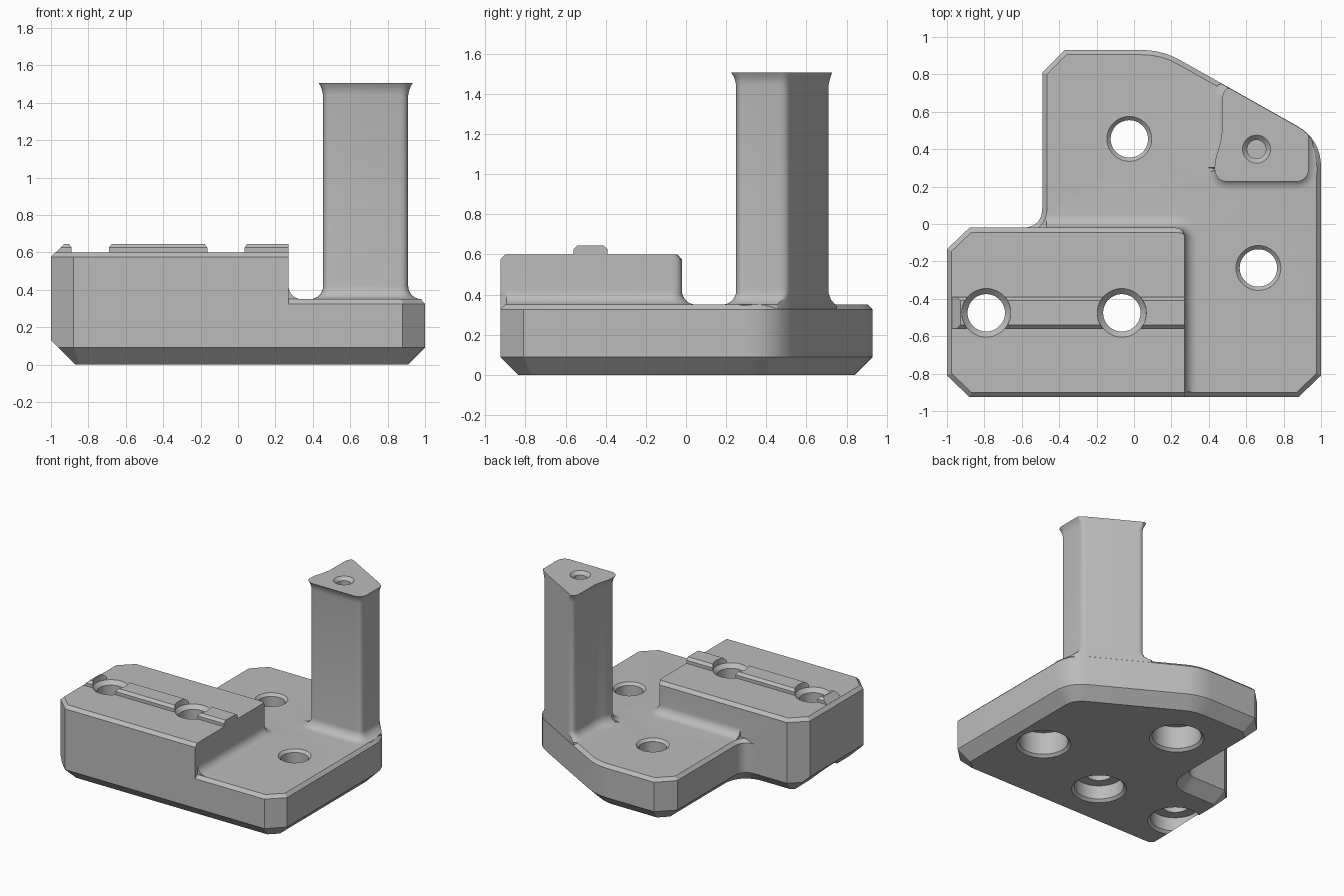
import bpy, bmesh, math
from mathutils import Vector

if "Cube" in bpy.data.objects:
    bpy.data.objects.remove(bpy.data.objects["Cube"])

grey = bpy.data.materials.new("light_grey")
grey.diffuse_color = (0.5, 0.5, 0.5, 1)
grey.use_nodes = True
grey.node_tree.nodes["Principled BSDF"].inputs["Base Color"].default_value = grey.diffuse_color


def rounded(corners, n=8):
    """Outline from (x, y, rounding) corners."""
    pts = []
    for i, (x, y, t) in enumerate(corners):
        p = Vector((x, y))
        if t == 0:
            pts.append(p)
            continue
        a = Vector(corners[i - 1][:2])
        b = Vector(corners[(i + 1) % len(corners)][:2])
        a = p + (a - p).normalized() * t
        b = p + (b - p).normalized() * t
        for k in range(n + 1):
            u = k / n
            pts.append(a * (1 - u) ** 2 + p * 2 * u * (1 - u) + b * u * u)
    return pts


def offset(pts, d):
    """Mitred outward offset of a counter-clockwise outline."""
    out = []
    for i, p in enumerate(pts):
        e = (p - pts[i - 1]).normalized()
        f = (pts[(i + 1) % len(pts)] - p).normalized()
        n1, n2 = Vector((e.y, -e.x)), Vector((f.y, -f.x))
        out.append(p + (n1 + n2) * d / max(0.4, 1 + n1.dot(n2)))
    return out


def at(pts, z):
    return [Vector((p.x, p.y, z)) for p in pts]


def circle(x, y, r, z, n=48):
    return [Vector((x + r * math.cos(math.tau * k / n), y + r * math.sin(math.tau * k / n), z))
            for k in range(n)]


def loft(name, rings):
    """Closed solid skinned through equal rings."""
    bm = bmesh.new()
    vs = [[bm.verts.new(p) for p in r] for r in rings]
    n = len(vs[0])
    for a, b in zip(vs, vs[1:]):
        for k in range(n):
            bm.faces.new((a[k], a[(k + 1) % n], b[(k + 1) % n], b[k]))
    bm.faces.new(vs[0][::-1])
    bm.faces.new(vs[-1])
    bmesh.ops.recalc_face_normals(bm, faces=bm.faces)
    me = bpy.data.meshes.new(name)
    bm.to_mesh(me)
    bm.free()
    me.materials.append(grey)
    ob = bpy.data.objects.new(name, me)
    bpy.context.collection.objects.link(ob)
    return ob


def combine(ob, other, op):
    m = ob.modifiers.new("bool", 'BOOLEAN')
    m.operation, m.object, m.solver = op, other, 'EXACT'
    bpy.context.view_layer.objects.active = ob
    bpy.ops.object.modifier_apply(modifier=m.name)
    bpy.data.objects.remove(other)


# base plate with chamfered rims
outline = rounded([(-0.88, -0.925, 0), (0.88, -0.925, 0), (1, -0.81, 0), (1, 0.4525, 0.15),
                   (0.151, 0.93, 0.11), (-0.37, 0.93, 0), (-0.49, 0.81, 0),
                   (-0.49, -0.02, 0.11), (-0.88, -0.02, 0), (-1, -0.135, 0), (-1, -0.81, 0)])
body = loft("bracket_body", [at(offset(outline, -0.09), 0), at(outline, 0.09),
                             at(outline, 0.325), at(offset(outline, -0.025), 0.35)])

# raised block, its right rim stays sharp
block = rounded([(-0.88, -0.925, 0), (0.27, -0.925, 0), (0.27, -0.02, 0.05),
                 (-0.88, -0.02, 0), (-1, -0.135, 0), (-1, -0.81, 0)])
rim = [Vector((p.x if p.x > 0.2 else q.x, q.y)) for p, q in zip(block, offset(block, -0.025))]
combine(body, loft("block", [at(block, 0.2), at(block, 0.575), at(rim, 0.6)]), 'UNION')

# concave fillet around the block foot
R = 0.07
arc = [(R * (1 - math.sin(a)), 0.35 + R * (1 - math.cos(a)))
       for a in [math.pi / 2 * k / 8 for k in range(9)]]
arc = arc[::-1]  # from wall top to floor
path = [(Vector((0.27, -0.895)), Vector((1, 0)))]
for k in range(9):
    a = math.pi / 2 * k / 8
    d = Vector((math.cos(a), math.sin(a)))
    path.append((Vector((0.22, -0.07)) + d * 0.05, d))
path.append((Vector((-0.468, -0.02)), Vector((0, 1))))
arc = sorted(set((round(R - d, 5), round(0.35 + R - (z - 0.35), 5)) for d, z in arc))
quarter = [(R - R * math.cos(a), 0.35 + R - R * math.sin(a))
           for a in [math.pi / 2 * k / 8 for k in range(9)]]
section = quarter + [(R, 0.33), (-0.02, 0.33), (-0.02, 0.35 + R)]
combine(body, loft("block_fillet", [[Vector((*(p + d * s), z)) for s, z in section]
                                    for p, d in path]), 'UNION')

# post with filleted foot and flared top, flush with the slanted wall
post = rounded([(0.455, 0.25, 0.05), (0.91, 0.25, 0.05), (0.91, 0.503, 0.04),
                (0.495, 0.736, 0.08), (0.495, 0.46, 0.06), (0.455, 0.33, 0.04)])
planes = [(p, q) for p, q in zip(outline, outline[1:])
          if p.x > 0.2 and q.x > 0.2 and q.y > 0.29]


def clamped(d, z):
    pts = []
    for p in offset(post, d):
        for a, b in planes:
            e = (b - a).normalized()
            n = Vector((e.y, -e.x))
            p = p - n * max(0, (p - a).dot(n) + 0.002)
        pts.append(p)
    return at(pts, z)


rings = [clamped(R, 0.31)] + [clamped(s, z) for s, z in quarter[::-1]]
rings += [clamped(s, z) for s, z in [(0, 1.44), (0.005, 1.465), (0.012, 1.485), (0.024, 1.505)]]
combine(body, loft("post", rings), 'UNION')

# deeper bevel along the left underside
wedge = [(-1.2, 0.33), (-1.2, -0.27), (-0.6, -0.27)]
combine(body, loft("wedge", [[Vector((x, y, z)) for x, z in wedge] for y in (-1.2, 1.2)]),
        'DIFFERENCE')

# countersunk screw holes, counterbored from below
rail_holes = [(-0.79, -0.475), (-0.065, -0.475)]
holes = [(x, y, 0.6, 0.13, 0.13) for x, y in rail_holes]
holes += [(-0.025, 0.455, 0.35, 0.12, 0.2), (0.665, -0.235, 0.35, 0.12, 0.2)]
for x, y, top, r, deep in holes:
    prof = [(-0.05, 0.2), (0, 0.2), (0.02, 0.18), (deep, 0.18), (deep, 0.1),
            (top - r + 0.1, 0.1), (top, r), (top + 0.1, r)]
    combine(body, loft("hole", [circle(x, y, q, z) for z, q in prof]), 'DIFFERENCE')

# small hole in the post top
prof = [(1.15, 0.05), (1.48, 0.05), (1.505, 0.075), (1.6, 0.075)]
combine(body, loft("hole", [circle(0.655, 0.4, q, z, 32) for z, q in prof]), 'DIFFERENCE')

# guide rail, interrupted around the holes
side = [(-0.56, 0.598), (-0.39, 0.598), (-0.39, 0.625), (-0.41, 0.645),
        (-0.54, 0.645), (-0.56, 0.625)]
rail = loft("guide_rail", [[Vector((-0.975 + z - 0.598, y, z)) for y, z in side],
                           [Vector((0.27, y, z)) for y, z in side]])
for x, y in rail_holes:
    combine(rail, loft("gap", [circle(x, y, 0.131, z) for z in (0.5, 0.8)]), 'DIFFERENCE')

# smooth curves, crisp edges
for ob in (body, rail):
    bpy.ops.object.select_all(action='DESELECT')
    ob.select_set(True)
    bpy.context.view_layer.objects.active = ob
    bpy.ops.object.shade_smooth_by_angle(angle=math.radians(25))
